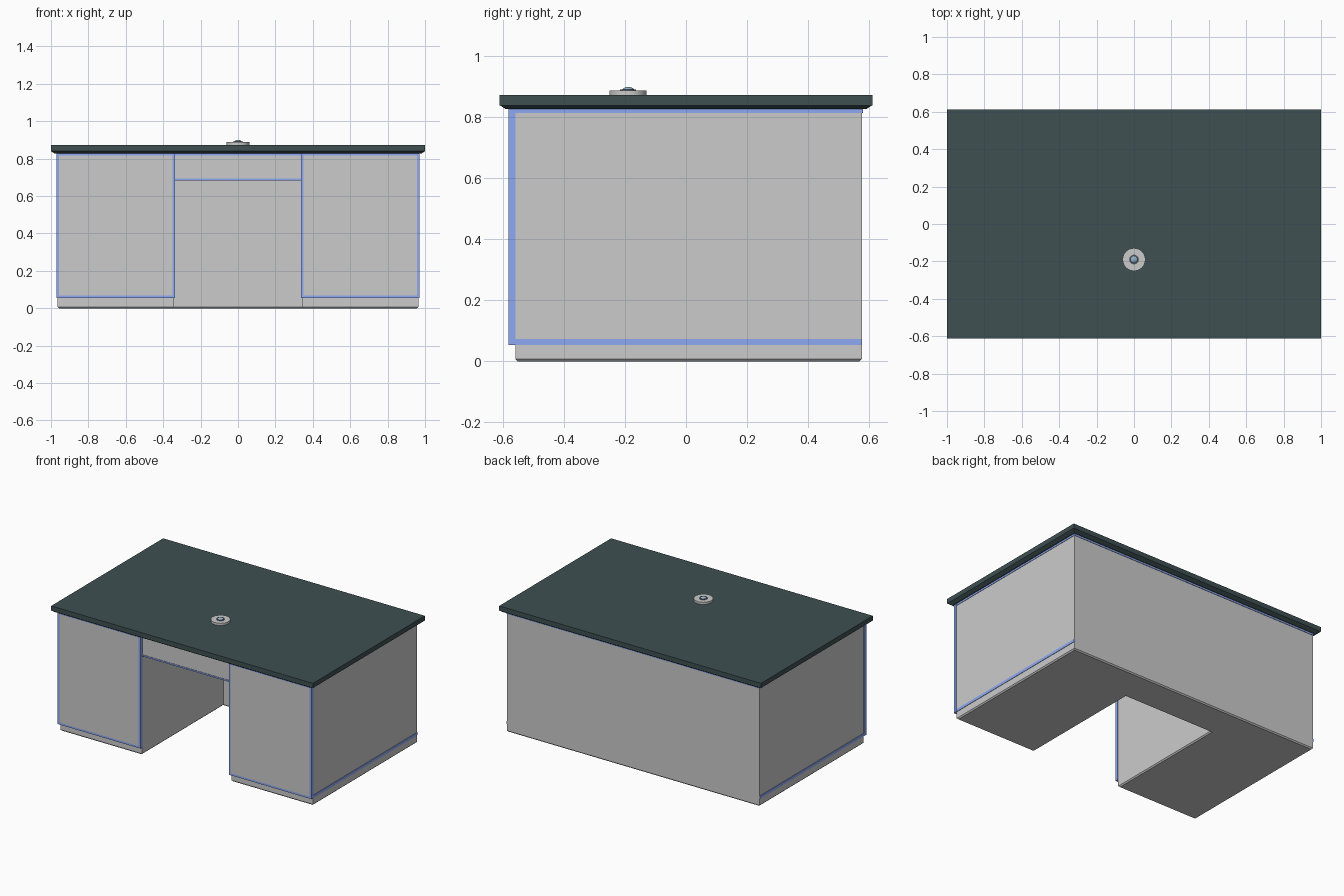
import bpy, bmesh, math

if "Cube" in bpy.data.objects:
    bpy.data.objects.remove(bpy.data.objects["Cube"])


def material(name, rgb):
    m = bpy.data.materials.new(name)
    m.diffuse_color = (*rgb, 1)
    m.use_nodes = True
    m.node_tree.nodes["Principled BSDF"].inputs["Base Color"].default_value = m.diffuse_color
    return m


BLACK = material("black_top", (0.05, 0.08, 0.085))
BLUE = material("blue_trim", (0.27, 0.4, 0.9))
GREY = material("grey_panel", (0.8, 0.8, 0.8))
LENS = material("lens_blue", (0.3, 0.45, 0.6))
DARK = material("dark_ring", (0.12, 0.14, 0.16))


def finish(name, bm, *mats):
    bmesh.ops.recalc_face_normals(bm, faces=bm.faces)
    me = bpy.data.meshes.new(name)
    bm.to_mesh(me)
    bm.free()
    for m in mats:
        me.materials.append(m)
    ob = bpy.data.objects.new(name, me)
    bpy.context.collection.objects.link(ob)
    return ob


def box_bm(x0, x1, y0, y1, z0, z1):
    bm = bmesh.new()
    bmesh.ops.create_cube(bm, size=1)
    for v in bm.verts:
        v.co = (x1 if v.co.x > 0 else x0, y1 if v.co.y > 0 else y0,
                z1 if v.co.z > 0 else z0)
    return bm


def box(name, dims, *mats):
    return finish(name, box_bm(*dims), *mats)


def lathe(name, profile, z, mat=None, n=32):
    # revolve (radius, height) points around the emblem axis
    bm = bmesh.new()
    vs = [bm.verts.new((r, 0, h)) for r, h in profile]
    es = [bm.edges.new(p) for p in zip(vs, vs[1:])]
    bmesh.ops.spin(bm, geom=vs + es, cent=(0, 0, 0), axis=(0, 0, 1),
                   angle=math.tau, steps=n)
    bmesh.ops.remove_doubles(bm, verts=bm.verts, dist=1e-5)
    ob = finish(name, bm, *([mat] if mat else []))
    ob.location = (0, -0.19, z)
    for o in bpy.context.selected_objects:
        o.select_set(False)
    ob.select_set(True)
    bpy.context.view_layer.objects.active = ob
    bpy.ops.object.shade_smooth_by_angle(angle=math.radians(35))
    return ob


W, K, TOP = 0.966, 0.342, 0.83      # half width, half knee width, carcass top
F, B, KB = -0.56, 0.577, 0.33       # front, back, knee-hole back

# U-shaped carcass with a small chamfer along the floor
bm = bmesh.new()
outline = [(-W, F), (-K, F), (-K, KB), (K, KB), (K, F), (W, F), (W, B), (-W, B)]
base = bm.faces.new([bm.verts.new((x, y, 0)) for x, y in outline])
ext = bmesh.ops.extrude_face_region(bm, geom=[base])["geom"]
bmesh.ops.translate(bm, vec=(0, 0, TOP),
                    verts=[g for g in ext if isinstance(g, bmesh.types.BMVert)])
bmesh.ops.recalc_face_normals(bm, faces=bm.faces)
floor = [e for e in bm.edges if all(v.co.z < 1e-4 for v in e.verts)]
bmesh.ops.bevel(bm, geom=floor, offset=0.008, segments=1, affect='EDGES')
finish("carcass", bm)

# Panel over the knee space and its blue lip
box("knee_apron", (-K, K, F, KB, 0.69, TOP))
box("apron_lower_trim", (-K, K, F - 0.003, F + 0.01, 0.684, 0.694), BLUE)
box("apron_upper_trim", (-K, K, F - 0.003, F + 0.01, 0.818, TOP), BLUE)

for s, side in ((-1, "left"), (1, "right")):
    # Pedestal front: blue slab with a grey inset face
    xs = sorted((s * 0.338, s * 0.97))
    bm = box_bm(*xs, -0.583, F, 0.054, TOP)
    front = min(bm.faces, key=lambda f: f.calc_center_median().y)
    bmesh.ops.inset_region(bm, faces=[front], thickness=0.019)
    front.material_index = 1
    finish(side + "_pedestal_front", bm, BLUE, GREY)
    # Blue strips along the sides
    xs = sorted((s * (W - 0.01), s * 0.969))
    box(side + "_lower_strip", (*xs, F, B, 0.054, 0.073), BLUE)
    box(side + "_upper_strip", (*xs, F, B, 0.815, TOP), BLUE)

box("back_upper_strip", (-W, W, B - 0.01, B + 0.003, 0.815, TOP), BLUE)

# Desk top with chamfered underside
bm = box_bm(-1, 1, -0.611, 0.611, 0.827, 0.873)
under = min(bm.faces, key=lambda f: f.calc_center_median().z)
for v in under.verts:
    v.co.z = 0.84
low = bmesh.ops.extrude_face_region(bm, geom=[under])["geom"]
for v in (g for g in low if isinstance(g, bmesh.types.BMVert)):
    v.co.x -= math.copysign(0.02, v.co.x)
    v.co.y -= math.copysign(0.02, v.co.y)
    v.co.z = 0.827
bmesh.ops.delete(bm, geom=[under] if under.is_valid and under not in low else [],
                 context='FACES_ONLY')
finish("desk_top", bm, BLACK)

# Round projector: disc, dark ring and lens dome
lathe("projector_disc", [(0, 0), (0.061, 0), (0.061, 0.016), (0, 0.016)], 0.872)
lathe("projector_ring", [(0.018, 0), (0.026, 0), (0.026, 0.005), (0.018, 0.005),
                         (0.018, 0)], 0.887, DARK)
dome = [(0.021 * math.cos(a), 0.013 * math.sin(a))
        for a in (i * math.pi / 12 for i in range(7))]
lathe("projector_lens", dome, 0.887, LENS)
